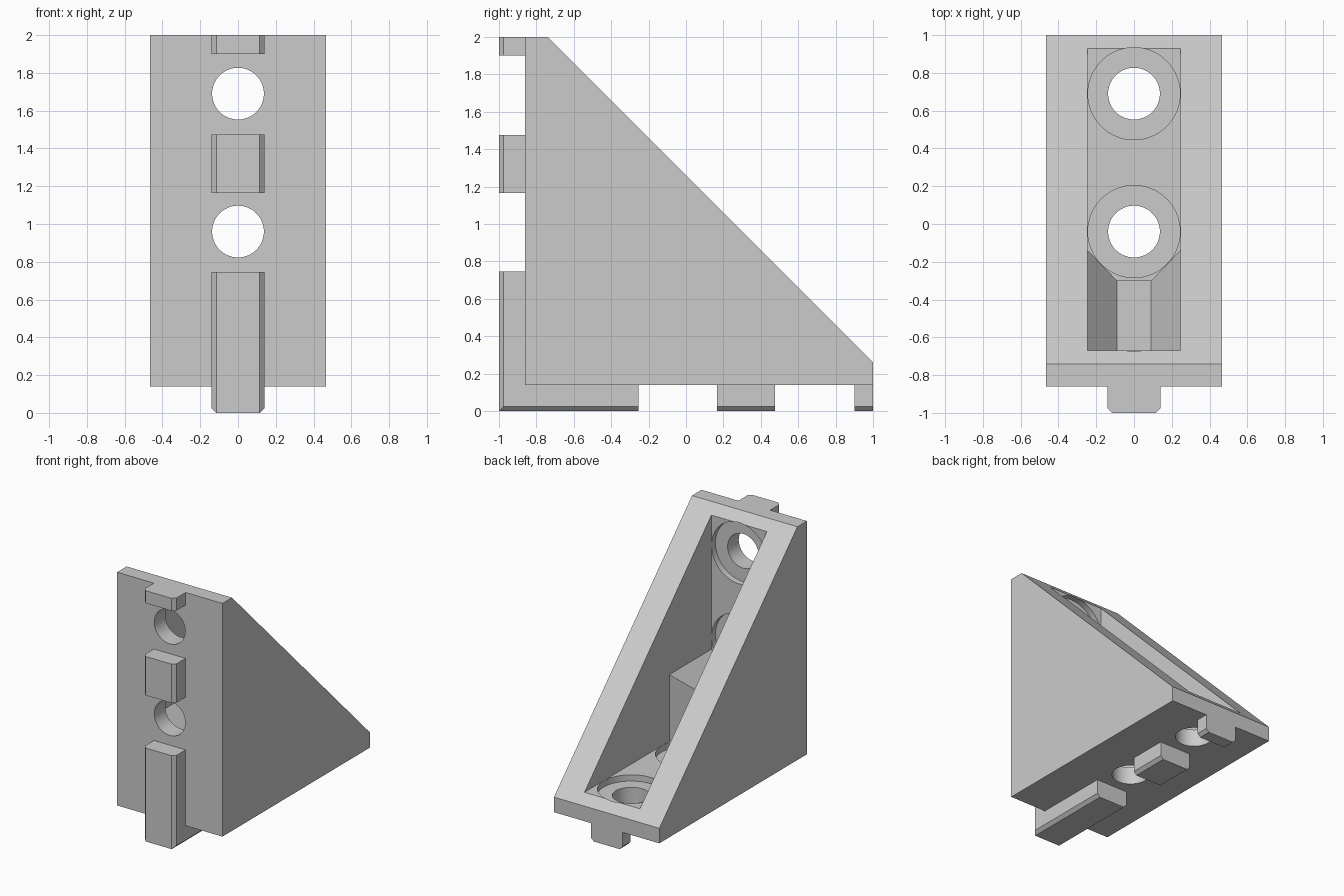
import bpy, bmesh, math
from mathutils import Vector

cube = bpy.data.objects.get("Cube")
if cube:
    bpy.data.objects.remove(cube, do_unlink=True)

grey = bpy.data.materials.new("light grey")
grey.use_nodes = True
colour = (0.6, 0.6, 0.6, 1)
grey.diffuse_color = colour
grey.node_tree.nodes["Principled BSDF"].inputs["Base Color"].default_value = colour


def loft(name, rings):
    """Skin matching closed rings of points and cap both ends."""
    bm = bmesh.new()
    loops = [[bm.verts.new(p) for p in ring] for ring in rings]
    for a, b in zip(loops, loops[1:]):
        for i in range(len(a)):
            j = (i + 1) % len(a)
            bm.faces.new((a[i], a[j], b[j], b[i]))
    bm.faces.new(loops[0])
    bm.faces.new(loops[-1])
    bmesh.ops.recalc_face_normals(bm, faces=bm.faces)
    mesh = bpy.data.meshes.new(name)
    bm.to_mesh(mesh)
    bm.free()
    mesh.materials.append(grey)
    obj = bpy.data.objects.new(name, mesh)
    bpy.context.collection.objects.link(obj)
    return obj


def leg_point(x, along, depth, upright):
    """Both legs share one layout, measured from the outer corner."""
    return (x, depth - 1, along) if upright else (x, along - 1, depth)


def cut(target, cutter):
    mod = target.modifiers.new("cut", 'BOOLEAN')
    mod.object = cutter
    mod.operation = 'DIFFERENCE'
    mod.solver = 'EXACT'
    bpy.context.view_layer.objects.active = target
    bpy.ops.object.modifier_apply(modifier=mod.name)
    bpy.data.objects.remove(cutter, do_unlink=True)


# Triangular bracket body
HALF, FACE, FLOOR = 0.465, 0.14, 0.33
side = [(-0.86, FACE), (1, FACE), (1, 0.26), (-0.74, 2), (-0.86, 2)]
body = loft("bracket_body", [[(x, y, z) for y, z in side] for x in (-HALF, HALF)])

# Open pockets with a chamfered inner end, screw holes and counterbores
pocket = [(-0.245, 2.3), (-0.245, 0.86), (-0.09, 0.70),
          (0.09, 0.70), (0.245, 0.86), (0.245, 2.3)]


def round_cutter(radius, centre, low, high, upright):
    n = 64
    angles = [math.tau * i / n for i in range(n)]
    return loft("cutter", [[leg_point(radius * math.cos(a), centre + radius * math.sin(a),
                                      d, upright) for a in angles] for d in (low, high)])


for upright in (False, True):
    cut(body, loft("cutter", [[leg_point(x, a, d, upright) for x, a in pocket]
                              for d in (FLOOR, 2.4)]))
for upright in (False, True):
    for centre in (0.96, 1.69):
        cut(body, round_cutter(0.244, centre, FLOOR - 0.05, FLOOR + 0.01, upright))
        cut(body, round_cutter(0.137, centre, 0, FLOOR, upright))

# Locating keys with chamfered outer edges
key = [(-0.14, FACE), (-0.14, 0.025), (-0.115, 0),
       (0.115, 0), (0.14, 0.025), (0.14, FACE)]

# Long key wraps round the outer corner with a mitre
loft("corner_key", [
    [leg_point(x, 0.745, d, True) for x, d in key],
    [leg_point(x, d, d, True) for x, d in key],
    [leg_point(x, 0.745, d, False) for x, d in key]])

for upright, leg in ((True, "front"), (False, "bottom")):
    for part, start, end in (("middle", 1.165, 1.475), ("end", 1.9, 2)):
        loft(f"{leg}_{part}_key", [[leg_point(x, a, d, upright) for x, d in key]
                                   for a in (start, end)])

# Smooth hole walls, crisp edges
bpy.ops.object.select_all(action='DESELECT')
body.select_set(True)
bpy.context.view_layer.objects.active = body
bpy.ops.object.shade_smooth_by_angle(angle=math.radians(30))
